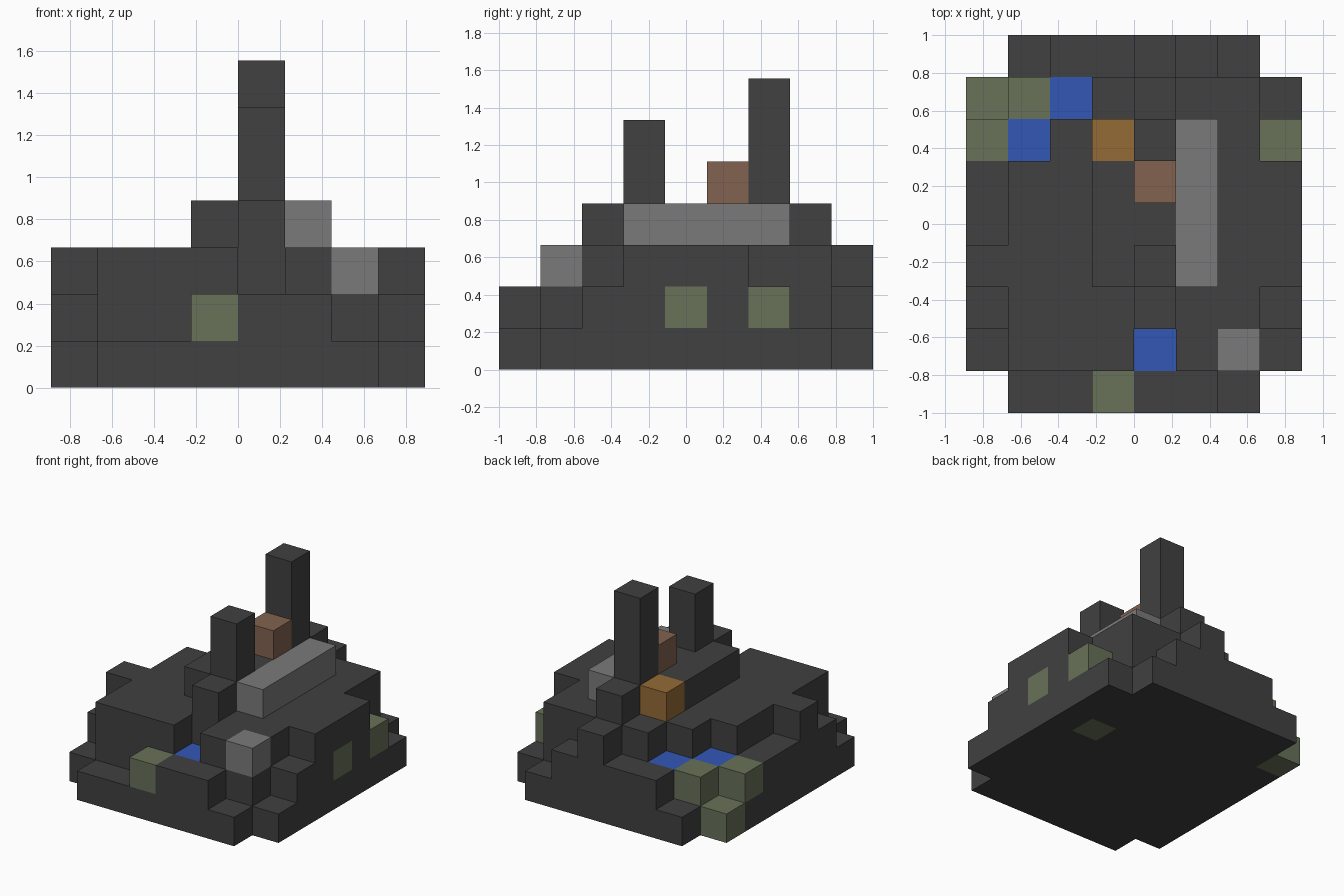
import bpy
import bmesh
from mathutils import Vector

cube = bpy.data.objects.get("Cube")
if cube:
    bpy.data.objects.remove(cube, do_unlink=True)

CELL = 2 / 9

# Block heights of the terraced mound, one row per step from front to back
ROWS = ["01122210",
        "13332331",
        "23334332",
        "33346433",
        "23344433",
        "23345433",
        "22347432",
        "12234331",
        "01223210"]


def material(name, r, g, b):
    m = bpy.data.materials.new(name)
    m.use_nodes = True
    m.diffuse_color = (r, g, b, 1)
    m.node_tree.nodes["Principled BSDF"].inputs["Base Color"].default_value = (r, g, b, 1)
    return m


charcoal = material("charcoal", .052, .052, .052)
grey = material("grey", .195, .195, .195)
moss = material("moss green", .14, .168, .1)
blue = material("blue", .034, .095, .47)
orange = material("orange", .295, .147, .037)
clay = material("clay brown", .225, .123, .08)

solid = {(i, j, k)
         for j, row in enumerate(ROWS)
         for i, h in enumerate(row)
         for k in range(int(h))}

AXES = [Vector(a) for a in ((1, 0, 0), (0, 1, 0), (0, 0, 1))]


def blocks(name, cells, mat):
    """One object from unit blocks, keeping only the outside faces."""
    bm = bmesh.new()
    for c in cells:
        centre = Vector(c) + Vector((.5, .5, .5))
        for a in range(3):
            u, v = AXES[(a + 1) % 3] / 2, AXES[(a + 2) % 3] / 2
            for s in (1, -1):
                n = AXES[a] * s
                if tuple(int(q) for q in Vector(c) + n) in solid:
                    continue
                mid = centre + n / 2
                ring = [mid - u - v, mid + u - v, mid + u + v, mid - u + v]
                bm.faces.new([bm.verts.new((p - Vector((4, 4.5, 0))) * CELL)
                              for p in ring[::s]])
    bmesh.ops.remove_doubles(bm, verts=bm.verts, dist=.001)
    mesh = bpy.data.meshes.new(name)
    bm.to_mesh(mesh)
    bm.free()
    mesh.materials.append(mat)
    bpy.context.collection.objects.link(bpy.data.objects.new(name, mesh))


# Coloured blocks and the two chimneys, each a separate part
parts = [
    ("ridge_beam", [(5, j, 3) for j in range(3, 7)], grey),
    ("front_stone", [(6, 1, 2)], grey),
    ("front_moss", [(3, 0, 1)], moss),
    ("side_moss", [(7, 4, 1), (7, 6, 1)], moss),
    ("corner_moss", [(0, 6, 1), (0, 7, 0), (1, 7, 1)], moss),
    ("underside_moss", [(6, 5, 0)], moss),
    ("front_pool", [(4, 1, 1)], blue),
    ("back_pools", [(1, 6, 1), (2, 7, 1)], blue),
    ("orange_block", [(3, 6, 3)], orange),
    ("clay_block", [(4, 5, 4)], clay),
    ("front_chimney", [(4, 3, k) for k in (4, 5)], charcoal),
    ("back_chimney", [(4, 6, k) for k in (4, 5, 6)], charcoal),
]
used = set()
for name, cells, mat in parts:
    blocks(name, cells, mat)
    used.update(cells)

# Everything else is the dark stepped mound
blocks("stepped_mound", sorted(solid - used), charcoal)
